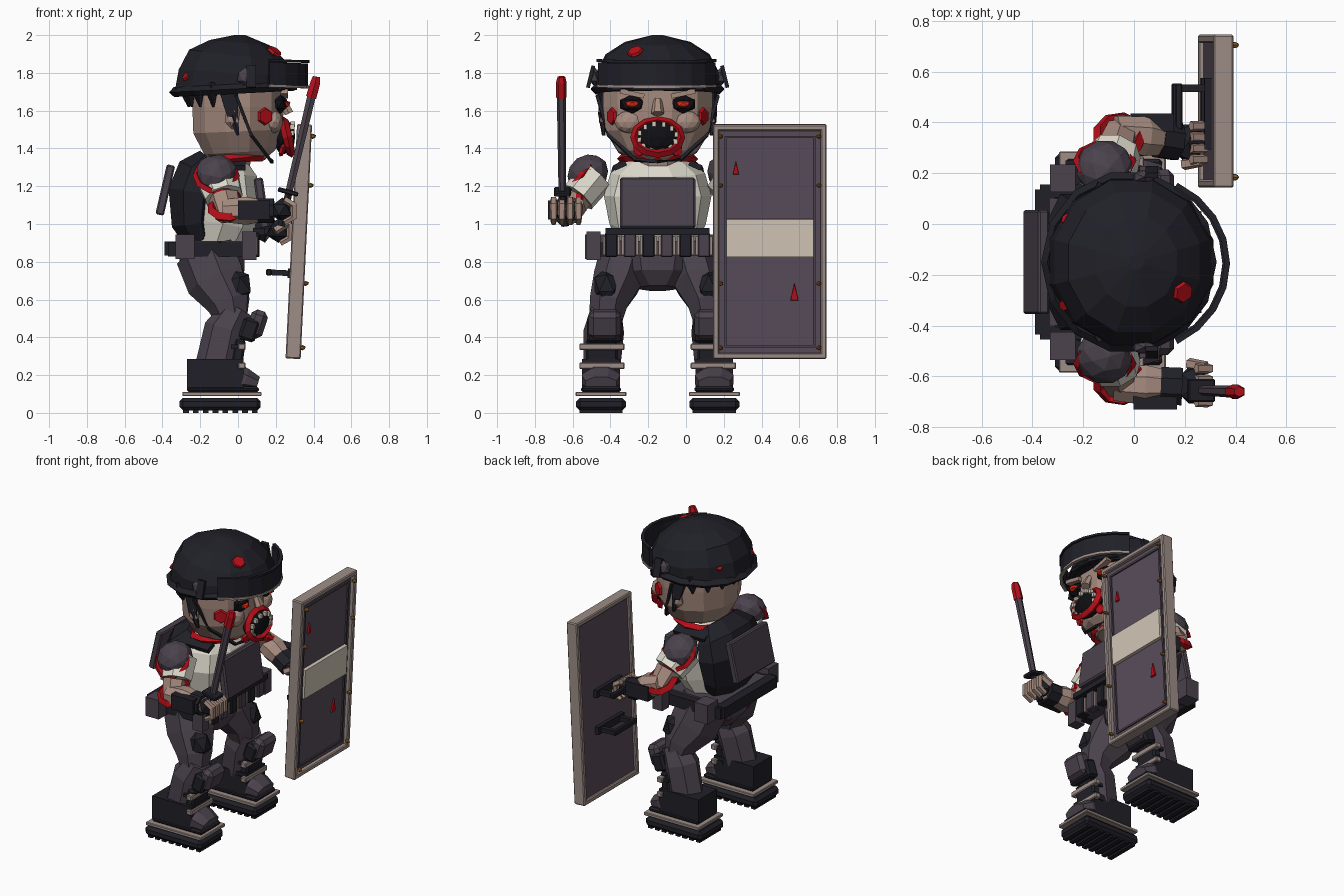
import bpy, bmesh, math
from mathutils import Vector, Matrix, Euler

if "Cube" in bpy.data.objects:
    bpy.data.objects.remove(bpy.data.objects["Cube"])

MID = -0.15          # body centre line in y (figure faces +x)
HEX = dict(dark='25252c', purple='4c444e', skin='a58a7e', beige='9c8c86', red='b5161f', eye='e8301c',
           white='dcd8ca', cream='d2c6b6', black='17171b', gold='8a5a28', panel='5a4e5b')
MATS = {k: bpy.data.materials.new(k) for k in HEX}
for k, h in HEX.items():
    MATS[k].diffuse_color = (*[(int(h[i:i+2], 16) / 255) ** 2.2 for i in (0, 2, 4)], 1)

def finish(name, bm, col):
    bmesh.ops.recalc_face_normals(bm, faces=bm.faces)
    me = bpy.data.meshes.new(name)
    bm.to_mesh(me); bm.free()
    me.materials.append(MATS[col])
    o = bpy.data.objects.new(name, me)
    bpy.context.collection.objects.link(o)
    return o

def skin(name, rings, col, loop=False):
    """Join rings of points into a surface, capped or closed into a loop."""
    bm = bmesh.new()
    R = [[bm.verts.new(p) for p in r] for r in rings]
    for a, b in zip(R, R[1:] + R[:1] if loop else R[1:]):
        for j in range(len(a)):
            i = (j + 1) % len(a)
            bm.faces.new((a[j], a[i], b[i], b[j]))
    if not loop:
        bm.faces.new(R[0]); bm.faces.new(R[-1])
    return finish(name, bm, col)

def xf(c, s, rot):
    r = Euler([math.radians(a) for a in rot]).to_matrix().to_4x4()
    return Matrix.Translation(c) @ r @ Matrix.Diagonal((*s, 1))

def box(name, c, s, col, rot=(0, 0, 0), bev=0):
    bm = bmesh.new()
    bmesh.ops.create_cube(bm, size=1, matrix=xf(c, s, rot))
    if bev:
        bmesh.ops.bevel(bm, geom=bm.edges[:], offset=bev, segments=1, affect='EDGES')
    return finish(name, bm, col)

def ball(name, c, s, col, rot=(0, 0, 0), sub=2):
    bm = bmesh.new()
    bmesh.ops.create_icosphere(bm, subdivisions=sub, radius=1, matrix=xf(c, s, rot))
    return finish(name, bm, col)

def tube(name, pts, col, n=8):
    """Loft of n-sided ellipses; each point is x, y, z, depth radius, y radius."""
    P, rings = [Vector(p[:3]) for p in pts], []
    for i, p in enumerate(pts):
        t = (P[min(i + 1, len(P) - 1)] - P[max(i - 1, 0)]).normalized()
        ref = Vector((0, 1, 0)) if abs(t.y) < .9 else Vector((0, 0, 1))
        u = (ref - t * ref.dot(t)).normalized()
        v = t.cross(u)
        A = [2 * math.pi * (k + .5) / n for k in range(n)]
        rings.append([P[i] + v * math.cos(a) * p[3] + u * math.sin(a) * p[4] for a in A])
    return skin(name, rings, col)

def ring(name, c, s, r, col, rot=(0, 0, 0), n=12):
    """Elliptical hoop with radii s and a four-sided section r."""
    m, A = xf(c, (1, 1, 1), rot), [2 * math.pi * k / n for k in range(n)]
    return skin(name, [[m @ Vector(((s[0] + dx) * math.cos(a), (s[1] + dx) * math.sin(a), dz))
                        for dx, dz in ((r, 0), (0, r), (-r, 0), (0, -r))] for a in A], col, True)

def stain(name, c, nrm, r, n=6, squash=1):
    """Thin patch of blood facing along nrm."""
    bm = bmesh.new()
    m = Matrix.Translation(c) @ Vector(nrm).to_track_quat('Z', 'Y').to_matrix().to_4x4() @ Matrix.Diagonal((squash, 1, 1, 1))
    bmesh.ops.create_cone(bm, segments=n, radius1=r, radius2=r * .85, depth=.014, cap_ends=True, matrix=m)
    return finish(name, bm, 'red')

# Head and neck
tube('neck', [(-.06, MID, 1.25, .12, .14), (-.02, MID, 1.42, .11, .13)], 'skin')
tube('head', [(.01, MID, 1.33, .12, .13), (.01, MID, 1.38, .195, .215), (0, MID, 1.49, .245, .285),
              (0, MID, 1.62, .25, .3), (0, MID, 1.74, .25, .3)], 'skin', 12)
tube('nose', [(.235, MID, 1.66, .02, .022), (.27, MID, 1.585, .028, .035)], 'skin', 6)
ball('mouth_hole', (.245, MID, 1.46), (.06, .12, .09), 'black')
ring('lips', (.262, MID, 1.46), (.088, .122), .024, 'red', (0, 78, 0), 12)
for k in range(12):                                   # teeth around the mouth
    a = 2 * math.pi * k / 12 + .2
    box('tooth', (.28 + .01 * math.sin(a), MID + .1 * math.cos(a), 1.46 + .07 * math.sin(a)), (.025, .02, .026), 'cream')
for s in (-1, 1):
    y = MID + s * .135
    ball('eye_socket', (.225, y, 1.635), (.04, .075, .05), 'black', sub=1)
    ball('eye', (.25, y, 1.635), (.03, .04, .022), 'eye', sub=1)
    box('brow', (.245, y, 1.69), (.04, .13, .025), 'skin', (s * 12, 0, 0))
    ball('cheek', (.19, MID + s * .15, 1.54), (.05, .08, .06), 'skin')
    stain('cheek_wound', (.145, MID + s * .245, 1.57), (.6, s, 0), .048)
    ball('ear', (-.03, MID + s * .285, 1.57), (.045, .03, .07), 'skin', sub=1)
    tube('side_hair', [(-.05, MID + s * .28, 1.72, .06, .03), (-.03, MID + s * .295, 1.58, .035, .02),
                       (0, MID + s * .285, 1.47, .008, .01)], 'dark', 6)
    strap = ((-.01, .32, 1.68), (.07, .26, 1.47), (.17, .12, 1.34), (.18, 0, 1.33))
    tube('chin_strap', [(x, MID + s * d, z, .012, .012) for x, d, z in strap], 'dark', 4)
    stain('mouth_blood', (.235, MID + s * .1, 1.39), (1, s * .3, -.3), .035)
for k in range(7):                                    # short hair tufts under the helmet
    x, y = .26 * math.cos(math.radians(120 + 20 * k)), .3 * math.sin(math.radians(120 + 20 * k))
    tube('hair_tuft', [(x, MID + y, 1.74, .04, .06), (x * 1.04, MID + y * 1.04, 1.685, .03, .05),
                       (x, MID + y, 1.62, .006, .01)], 'dark', 5)

# Helmet with raised visor
tube('helmet', [(-.01, MID, 1.71, .335, .335), (-.01, MID, 1.8, .315, .335), (0, MID, 1.89, .27, .285),
                (.01, MID, 1.96, .165, .18), (.01, MID, 2.0, .03, .03)], 'dark', 12)
ring('helmet_rim', (-.02, MID, 1.715), (.32, .335), .026, 'dark', (0, -3, 0), 14)
for name, zz, h, r, col in (('visor', 1.8, .06, .36, 'dark'), ('visor_edge', 1.87, .007, .368, 'dark'),
                            ('visor_edge', 1.735, .007, .366, 'beige')):
    skin(name, [[(.01 + q * math.cos(a), MID - .005 + q * .96 * math.sin(a), z - .01 * math.cos(a))
                 for q, z in ((r, zz - h), (r, zz + h), (r - .022, zz + h), (r - .022, zz - h))]
                for a in [math.radians(-64 + 16 * k) for k in range(9)]], col)
for s in (-1, 1):
    ball('visor_pivot', (.04, MID + s * .335, 1.78), (.05, .03, .05), 'purple', sub=1)
    box('visor_tab', (.07, MID + s * .355, 1.78), (.05, .02, .12), 'dark', (s * 14, 0, 0))
for c, r in (((.195, -.27, 1.915), .045), ((-.265, .02, 1.8), .025), ((-.275, -.32, 1.78), .025)):
    stain('helmet_blood', c, (c[0], c[1] - MID, .3), r)

# Torso, vest and belt
tube('torso', [(-.12, MID, .88, .14, .2), (-.08, MID, 1.0, .18, .255), (-.07, MID, 1.15, .2, .285),
               (-.07, MID, 1.27, .18, .25), (-.05, MID, 1.35, .11, .15)], 'white', 10)
tube('back_vest', [(-.2, MID, .91, .09, .19), (-.24, MID, 1.0, .12, .25), (-.235, MID, 1.17, .145, .29),
                   (-.2, MID, 1.28, .13, .26), (-.15, MID, 1.35, .07, .17)], 'dark', 8)
box('back_plate', (-.385, MID, 1.18), (.045, .41, .27), 'purple', (0, 13, 0), .008)
box('chest_plate', (.125, MID, 1.11), (.05, .4, .27), 'purple', (0, -8, 0), .01)
box('chest_band', (.11, MID, .96), (.06, .55, .035), 'dark')
ring('collar_blood', (-.03, MID, 1.345), (.17, .19), .025, 'red', (0, -6, 0))
box('belt', (-.12, MID, .87), (.42, .5, .08), 'purple')
box('back_belt', (-.35, MID, .87), (.08, .57, .075), 'dark')
for k in range(6):
    y = MID + (k - 2.5) * .098
    box('belt_pouch', (.085, y, .89), (.06, .065, .13), 'purple' if k % 2 else 'dark', bev=.006)
    box('belt_buckle', (.085, y, .885), (.035, .09, .1), 'beige')
for s in (-1, 1):
    box('side_belt', (-.16, MID + s * .28, .865), (.42, .05, .075), 'dark')
    box('holster', (-.28, MID + s * .33, .88), (.1, .11, .13), 'purple')
    box('side_pouch', (.06, MID + s * .34, .885), (.075, .075, .15), 'purple')
    box('shoulder_strap', (-.08, MID + s * .2, 1.31), (.24, .07, .03), 'dark', (s * -24, 0, 0))
tube('pelvis', [(-.12, MID, .66, .12, .11), (-.13, MID, .74, .18, .22), (-.14, MID, .86, .19, .26)], 'purple', 8)

# Legs and boots
for s in (-1, 1):
    L = lambda d: MID + s * d
    tube('thigh', [(-.17, L(.17), .85, .165, .135), (-.11, L(.21), .7, .165, .135), (-.045, L(.26), .58, .12, .105),
                   (-.03, L(.275), .49, .085, .09)], 'purple', 7)
    ball('thigh_pad', (.0, L(.27), .67), (.08, .075, .1), 'dark', (0, -15, 0), 1)
    stain('hip_wound', (-.275, L(.17), .75), (-1, s * .2, -.6), .07)
    tube('shin', [(0, L(.275), .55, .085, .085), (-.06, L(.285), .44, .12, .11), (-.1, L(.295), .25, .125, .1)], 'purple', 7)
    box('knee_pad', (.1, L(.28), .47), (.09, .17, .15), 'purple', (0, 18, 0), .025)
    box('knee_pad_base', (.06, L(.28), .44), (.09, .19, .12), 'dark', (0, 18, 0), .015)
    box('shin_guard', (0, L(.295), .3), (.06, .17, .18), 'dark', (0, 8, 0), .012)
    for z in (.25, .35):
        box('shin_strap', (0, L(.295), z), (.075, .2, .022), 'dark')
        box('strap_clip', (.02, L(.295), z), (.04, .24, .035), 'beige', bev=.005)
    box('boot_heel', (-.12, L(.3), .207), (.3, .2, .155), 'dark')
    tube('boot_toe', [(-.04, L(.3), .2, .085, .1), (.04, L(.3), .175, .065, .11), (.105, L(.3), .155, .04, .09)], 'purple', 8)
    box('boot_welt', (-.08, L(.3), .125), (.38, .21, .03), 'dark', bev=.01)
    box('sole_plate', (-.085, L(.3), .1), (.42, .27, .022), 'beige', bev=.004)
    box('sole', (-.095, L(.3), .046), (.43, .265, .068), 'dark', bev=.02)
    for k in range(8):
        box('sole_tread', (-.275 + k * .052, L(.3), .01), (.03, .23, .02), 'dark')

# Arms: elbow and wrist points for each side
for s, E, W in ((-1, Vector((-.05, -.63, 1.07)), Vector((.19, -.64, 1.07))),
                (1, Vector((-.05, .36, 1.08)), Vector((.17, .325, .96)))):
    S = Vector((-.11, MID + s * .33, 1.25))
    M = S.lerp(E, .6)
    tube('sleeve', [(*S, .12, .1), (*M, .105, .095)], 'white', 8)
    ball('shoulder_pad', (-.115, MID + s * .37, 1.265), (.115, .115, .1), 'purple', (s * -35, 0, 0))
    ring('shoulder_seam', (-.115, MID + s * .4, 1.255), (.105, .105), .02, 'red', (s * -50, 0, 0), 10)
    tube('upper_arm', [(*M, .085, .08), (*(E + Vector((0, 0, -.03))), .07, .07)], 'skin', 7)
    ring('elbow_wound', E.lerp(M, .3) + Vector((0, s * .01, -.01)), (.08, .085), .028, 'red', (s * -35, 0, 0), 9)
    tube('forearm', [(*(E + Vector((-.03, 0, 0))), .065, .07), (*E.lerp(W, .4), .08, .085), (*W, .05, .055)], 'skin', 8)
    box('arm_guard', E.lerp(W, .6) + Vector((-.01, s * .06, .005)), (.17, .07, .1), 'dark')
    tube('glove_cuff', [(*E.lerp(W, .65), .07, .08), (*W, .07, .08)], 'dark', 8)
    H = W + Vector((.045, -s * .005, .005))
    ball('palm', H, (.065, .085, .065), 'dark', sub=1)
    for k in range(4):                                # curled fingers
        curl = ((.01, .055, .02), (.06, .025, .022), (.06, -.04, .02), (.01, -.068, .016))
        tube('finger', [(H.x + x, H.y + (k - 1.5) * .044, H.z + z, r, r) for x, z, r in curl], 'skin', 5)
    tube('thumb', [(H.x - .02, H.y - s * .085, H.z, .024, .024), (H.x + .05, H.y - s * .075, H.z + .04, .02, .02)], 'skin', 5)
    for a, b, c in ((-.02, .43, 1.2), (.0, .42, 1.14), (-.03, .41, 1.26)):
        stain('sleeve_blood', (a, MID + s * b, c), (.9, s * .4, .1), .03)

# Baton
tube('baton_grip', [(.23, -.64, .99, .022, .022), (.27, -.655, 1.17, .022, .022)], 'dark', 6)
box('baton_guard', (.265, -.655, 1.17), (.11, .09, .025), 'dark', (0, 15, 0), .006)
tube('baton', [(.27, -.655, 1.17, .022, .02), (.39, -.66, 1.68, .026, .024)], 'purple', 6)
tube('baton_bloody_tip', [(.387, -.66, 1.67, .032, .028), (.41, -.66, 1.75, .03, .028), (.415, -.66, 1.78, .022, .02)], 'red', 6)

# Shield, built upright about its own centre and then leaned forward
parts = [box('shield_panel', (-.005, 0, 0), (.035, .56, 1.2), 'panel'),
         box('shield_label', (.022, 0, .02), (.03, .46, .2), 'cream'),
         stain('shield_blood', (.016, -.18, .38), (1, 0, 0), .05, 3, .4),
         stain('shield_blood', (.016, .13, -.28), (1, 0, 0), .065, 3, .4)]
for s in (-1, 1):
    parts += [box('shield_side_frame', (0, s * .285, 0), (.08, .032, 1.24), 'beige', bev=.006),
              box('shield_end_frame', (0, 0, s * .605), (.08, .6, .032), 'beige', bev=.006),
              box('shield_side_trim', (.016, s * .235, 0), (.012, .012, 1.12), 'purple'),
              box('shield_end_trim', (.016, 0, s * .555), (.012, .48, .012), 'purple')]
    parts += [ball('rivet', (.046, s * .26, z), (.02, .014, .014), 'gold', sub=1) for z in (-.56, -.22, .3, .56)]
    parts += [box('handle_post', (-.09, -.01 + s * .1, z), (.12, .03, .03), 'dark') for z in (-.17, .08)]
for z in (-.17, .08):                                 # rear handles
    parts += [box('handle_bar', (-.15, -.01, z), (.03, .24, .035), 'dark', bev=.006),
              box('handle_base', (-.035, -.01, z), (.03, .28, .05), 'dark')]
for o in parts:
    o.matrix_world = xf((.322, .444, .907), (1, 1, 1), (0, 2.8, 0))

for m in bpy.data.materials:
    if m.users and not m.is_grease_pencil:
        m.use_nodes = True
        m.node_tree.nodes["Principled BSDF"].inputs["Base Color"].default_value = m.diffuse_color
